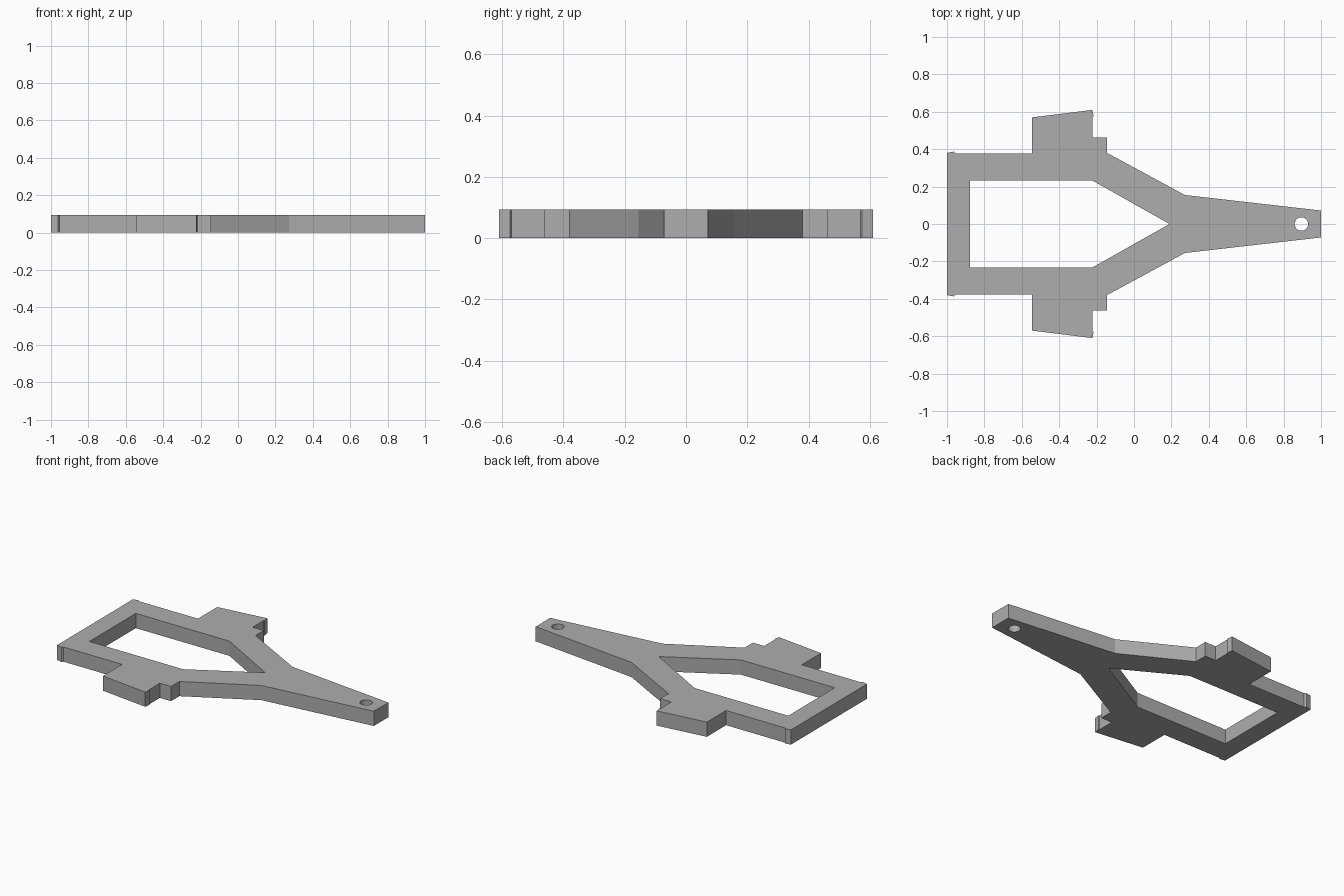
import bpy
import bmesh
from math import cos, sin, tau

if "Cube" in bpy.data.objects:
    bpy.data.objects.remove(bpy.data.objects["Cube"], do_unlink=True)

THICKNESS = 0.093

# Plain grey plate colour
grey = bpy.data.materials.new("plate grey")
grey.use_nodes = True
colour = (0.42, 0.42, 0.42, 1)
grey.diffuse_color = colour
grey.node_tree.nodes["Principled BSDF"].inputs["Base Color"].default_value = colour


def mirrored(half):
    """Close a half profile by reflecting it across the x axis."""
    return half + [(x, -y) for x, y in reversed(half) if y > 0]


# Half of the outer edge: rear corner, side wing, step, neck, nose
outer = mirrored([
    (-1, 0.38), (-0.963, 0.387), (-0.955, 0.378), (-0.545, 0.378),
    (-0.545, 0.57), (-0.222, 0.61), (-0.216, 0.575), (-0.222, 0.57),
    (-0.222, 0.463), (-0.144, 0.463), (-0.144, 0.38), (0.272, 0.155),
    (1, 0.072),
])

# Arrow-shaped window and round pin hole
window = mirrored([(-0.877, 0.232), (-0.222, 0.232), (0.19, 0)])
SIDES = 32
pin_hole = [(0.895 + 0.036 * cos(tau * i / SIDES), 0.036 * sin(tau * i / SIDES))
            for i in range(SIDES)]

# Fill the outline around the holes and raise it into a plate
bm = bmesh.new()
edges = []
for loop in (outer, window, pin_hole):
    verts = [bm.verts.new((x, y, 0)) for x, y in loop]
    edges += [bm.edges.new((a, b)) for a, b in zip(verts, verts[1:] + verts[:1])]
bmesh.ops.triangle_fill(bm, edges=edges, use_beauty=True, normal=(0, 0, 1))
raised = bmesh.ops.extrude_face_region(bm, geom=bm.faces[:], use_keep_orig=True)
bmesh.ops.translate(bm, vec=(0, 0, THICKNESS),
                    verts=[g for g in raised["geom"] if isinstance(g, bmesh.types.BMVert)])
bmesh.ops.recalc_face_normals(bm, faces=bm.faces[:])

mesh = bpy.data.meshes.new("frame_plate")
bm.to_mesh(mesh)
bm.free()
mesh.materials.append(grey)
plate = bpy.data.objects.new("frame_plate", mesh)
bpy.context.collection.objects.link(plate)
